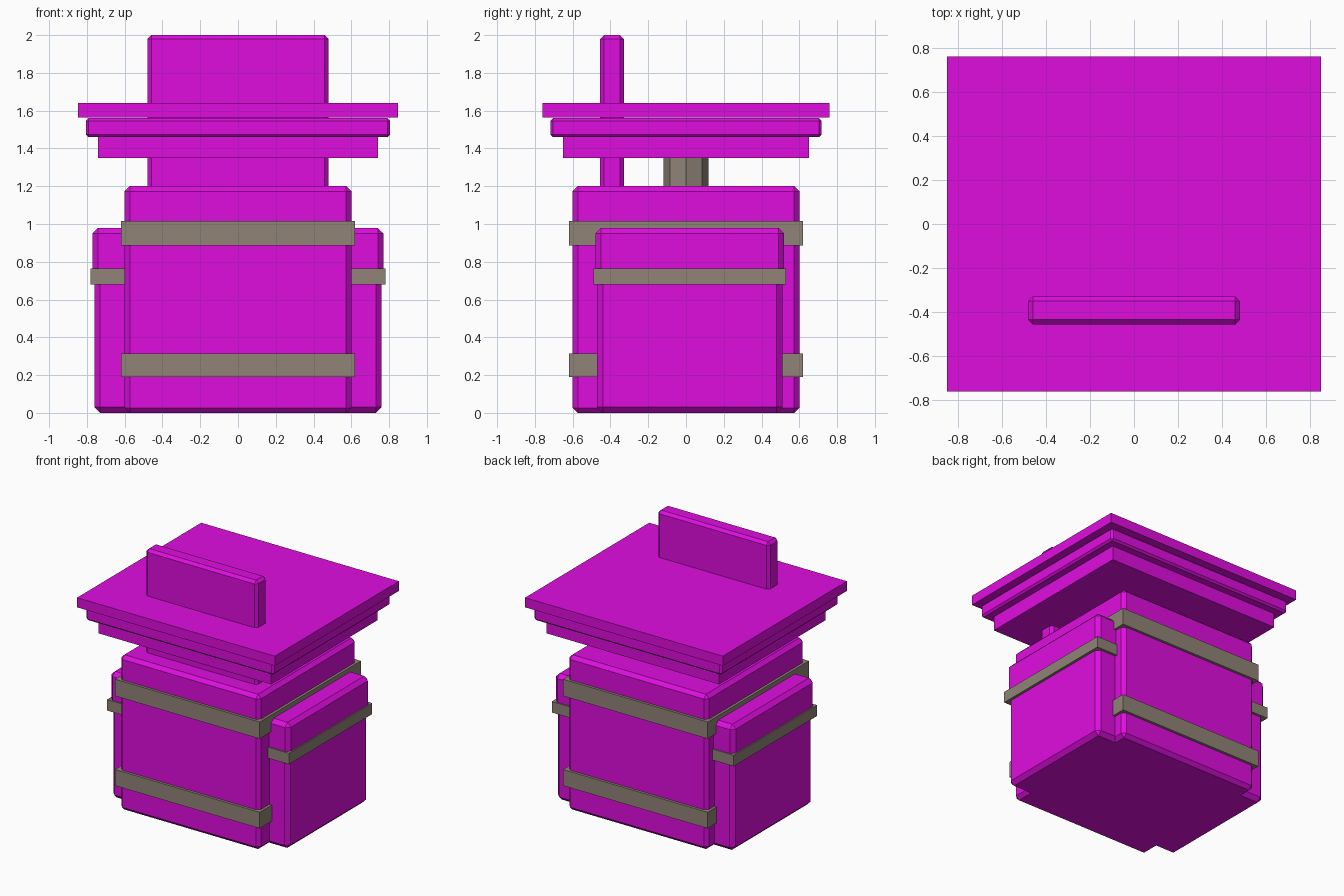
import bpy, bmesh, math

if "Cube" in bpy.data.objects:
    bpy.data.objects.remove(bpy.data.objects["Cube"])


def material(name, rgb):
    m = bpy.data.materials.new(name)
    m.diffuse_color = (*rgb, 1.0)
    m.use_nodes = True
    m.node_tree.nodes["Principled BSDF"].inputs["Base Color"].default_value = m.diffuse_color
    return m


MAGENTA = material("magenta", (0.74, 0.004, 0.74))
TAUPE = material("taupe", (0.28, 0.23, 0.185))


def finish(name, bm, mat):
    me = bpy.data.meshes.new(name)
    bm.to_mesh(me)
    bm.free()
    me.materials.append(mat)
    ob = bpy.data.objects.new(name, me)
    bpy.context.collection.objects.link(ob)
    return ob


def box(name, lo, hi, mat, chamfer=0.0):
    """Box between two corners, with optional flat chamfer on all edges."""
    bm = bmesh.new()
    bmesh.ops.create_cube(bm, size=1.0)
    for v in bm.verts:
        for i in range(3):
            v.co[i] = lo[i] if v.co[i] < 0 else hi[i]
    if chamfer:
        bmesh.ops.bevel(bm, geom=bm.edges[:], offset=chamfer, segments=1,
                        affect='EDGES', profile=0.5)
    return finish(name, bm, mat)


# Main body with two bands around it
box("body", (-0.6, -0.6, 0), (0.6, 0.6, 1.2), MAGENTA, 0.027)
for name, z0, z1 in (("lower_band", 0.19, 0.315), ("upper_band", 0.885, 1.015)):
    box(name, (-0.62, -0.62, z0), (0.62, 0.62, z1), TAUPE)

# Side pouches: lower box, slightly larger lid, strap
for side, s in (("left", -1), ("right", 1)):
    def pouch(part, x, y0, y1, z0, z1, mat, c=0.0):
        xs = sorted((s * 0.5, s * x))
        box(f"{side}_{part}", (xs[0], y0, z0), (xs[1], y1, z1), mat, c)
    pouch("pouch", 0.76, -0.47, 0.51, 0.0, 0.76, MAGENTA, 0.03)
    pouch("pouch_lid", 0.77, -0.48, 0.52, 0.69, 0.98, MAGENTA, 0.03)
    pouch("pouch_strap", 0.78, -0.49, 0.53, 0.68, 0.765, TAUPE)

# Stepped roof plates
box("roof_lower", (-0.74, -0.65, 1.35), (0.74, 0.65, 1.47), MAGENTA)
box("roof_middle", (-0.805, -0.718, 1.46), (0.805, 0.718, 1.56), MAGENTA, 0.014)
box("roof_upper", (-0.848, -0.76, 1.565), (0.848, 0.76, 1.64), MAGENTA)

# Upright panel through the roof
box("upright_panel", (-0.48, -0.455, 1.1), (0.48, -0.328, 2.0), MAGENTA, 0.021)

# Octagonal post holding the roof
bm = bmesh.new()
bmesh.ops.create_cone(bm, cap_ends=True, segments=8, radius1=0.12,
                      radius2=0.12, depth=0.3)
bmesh.ops.translate(bm, verts=bm.verts[:], vec=(0, 0, 1.27))
finish("post", bm, TAUPE)
